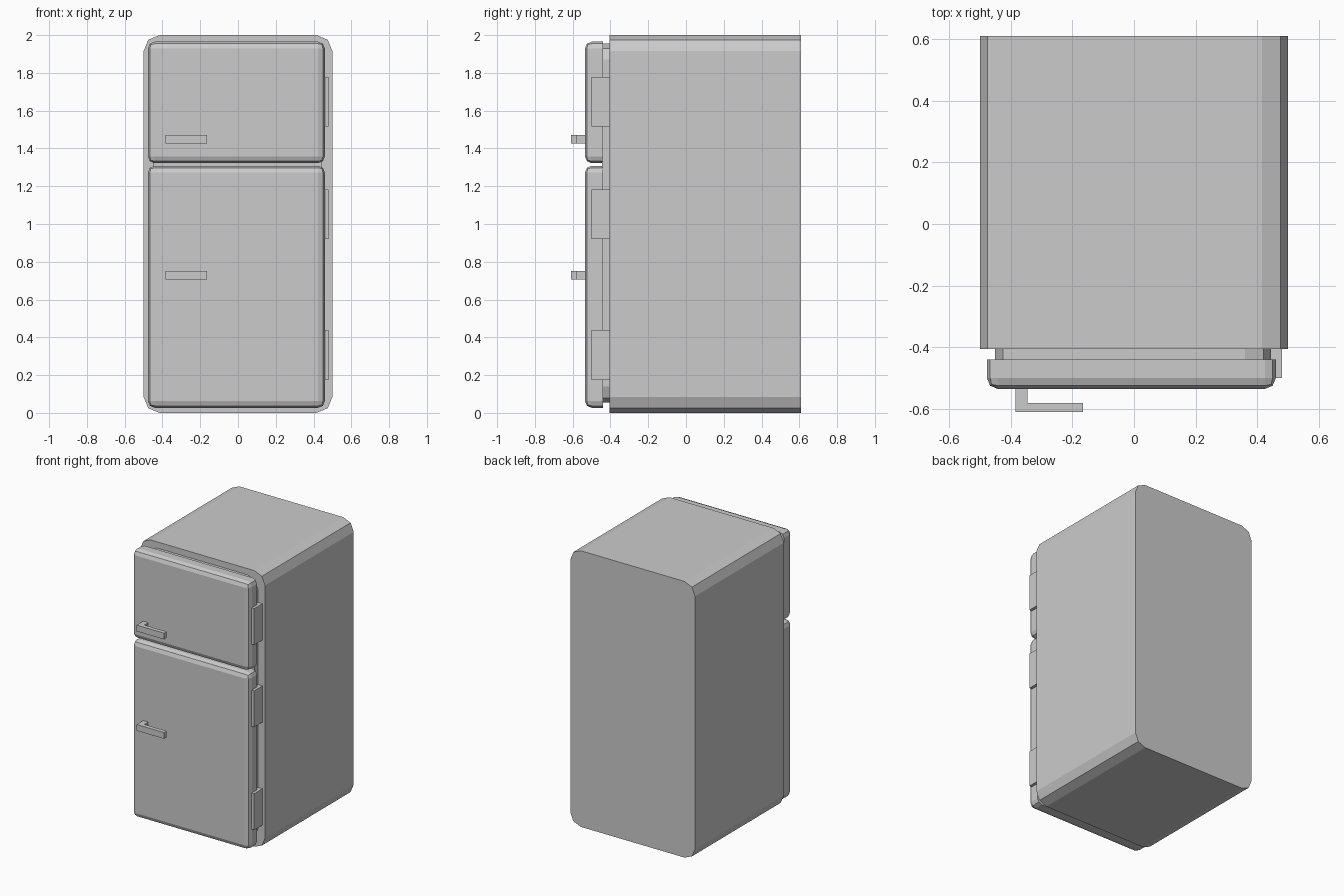
import bpy
import bmesh
from mathutils import Vector

if "Cube" in bpy.data.objects:
    bpy.data.objects.remove(bpy.data.objects["Cube"])

# One flat grey enamel
grey = bpy.data.materials.new("grey_enamel")
grey.use_nodes = True
colour = (0.6, 0.6, 0.6, 1)
grey.diffuse_color = colour
grey.node_tree.nodes["Principled BSDF"].inputs["Base Color"].default_value = colour


def finish(name, bm):
    bmesh.ops.recalc_face_normals(bm, faces=bm.faces)
    mesh = bpy.data.meshes.new(name)
    bm.to_mesh(mesh)
    bm.free()
    mesh.materials.append(grey)
    obj = bpy.data.objects.new(name, mesh)
    bpy.context.collection.objects.link(obj)
    return obj


def box(name, x, y, z, radius=0, round_front=False):
    """Box from ranges; rounds the depth edges and, if asked, the front rim."""
    bm = bmesh.new()
    bmesh.ops.create_cube(bm, size=1)
    for v in bm.verts:
        v.co = Vector([r[0] if c < 0 else r[1] for c, r in zip(v.co, (x, y, z))])
    if radius:
        edges = []
        for e in bm.edges:
            ys = [v.co.y for v in e.verts]
            along_depth = abs(ys[0] - ys[1]) > 0.001
            on_front = max(ys) < y[0] + 0.001
            if along_depth or (round_front and on_front):
                edges.append(e)
        bmesh.ops.bevel(bm, geom=edges, offset=radius, offset_type='OFFSET',
                        segments=2, profile=0.5, affect='EDGES')
    return finish(name, bm)


def handle(name, z):
    """L-shaped pull: a post on the door and a bar pointing to the hinge side."""
    outline = [(-0.385, -0.61), (-0.165, -0.61), (-0.165, -0.58),
               (-0.345, -0.58), (-0.345, -0.53), (-0.385, -0.53)]
    bm = bmesh.new()
    face = bm.faces.new([bm.verts.new((px, py, z)) for px, py in outline])
    grown = bmesh.ops.extrude_face_region(bm, geom=[face])["geom"]
    top = [g for g in grown if isinstance(g, bmesh.types.BMVert)]
    bmesh.ops.translate(bm, verts=top, vec=(0, 0, 0.045))
    return finish(name, bm)


# Cabinet and the recessed collar behind the doors
box("cabinet", (-0.5, 0.5), (-0.405, 0.61), (0, 2), 0.085)
box("door_collar", (-0.45, 0.445), (-0.445, -0.4), (0.055, 1.955), 0.085)

# Doors with their handles
for part, z, grip in (("fridge", (0.027, 1.308), 0.705),
                      ("freezer", (1.322, 1.965), 1.425)):
    box(part + "_door", (-0.477, 0.46), (-0.535, -0.44), z, 0.036, True)
    handle(part + "_handle", grip)

# Hinge plates on the left side
for part, z in (("lower", 0.175), ("middle", 0.92), ("upper", 1.515)):
    box(part + "_hinge", (0.445, 0.48), (-0.5, -0.4), (z, z + 0.263))
